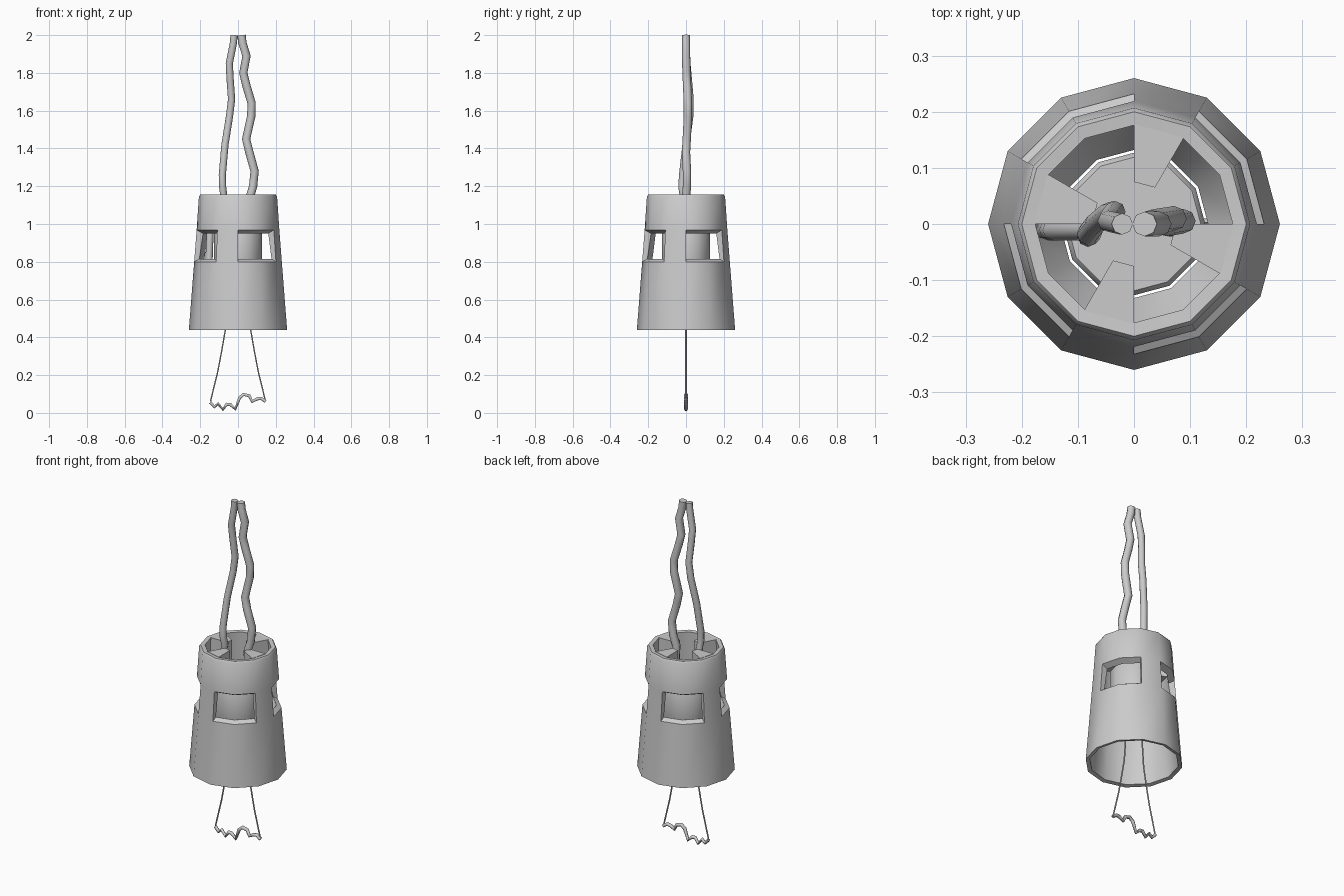
import bpy, bmesh, math

if "Cube" in bpy.data.objects:
    bpy.data.objects.remove(bpy.data.objects["Cube"])

N = 12
grey = bpy.data.materials.new("grey")
grey.diffuse_color = (0.6, 0.6, 0.6, 1)
grey.use_nodes = True
grey.node_tree.nodes["Principled BSDF"].inputs["Base Color"].default_value = grey.diffuse_color


def activate(ob):
    bpy.ops.object.select_all(action='DESELECT')
    ob.select_set(True)
    bpy.context.view_layer.objects.active = ob


def finish(name, bm, angle=38):
    bmesh.ops.remove_doubles(bm, verts=bm.verts, dist=1e-5)
    bmesh.ops.recalc_face_normals(bm, faces=bm.faces)
    me = bpy.data.meshes.new(name)
    bm.to_mesh(me)
    bm.free()
    ob = bpy.data.objects.new(name, me)
    bpy.context.collection.objects.link(ob)
    me.materials.append(grey)
    activate(ob)
    bpy.ops.object.shade_smooth_by_angle(angle=math.radians(angle))


def ring(bm, r, z):
    return [bm.verts.new((r * math.cos(i * math.tau / N), r * math.sin(i * math.tau / N), z))
            for i in range(N)]


def band(bm, a, b, skip=()):
    for i in range(N):
        if i not in skip:
            j = (i + 1) % N
            bm.faces.new((a[i], a[j], b[j], b[i]))


def lathe(name, prof, closed=False, cap=False):
    bm = bmesh.new()
    rings = [ring(bm, r, z) for r, z in prof]
    for a, b in zip(rings, rings[1:]):
        band(bm, a, b)
    if closed:
        band(bm, rings[-1], rings[0])
    if cap:
        bm.faces.new(rings[0])
        bm.faces.new(rings[-1])
    finish(name, bm)


# Tapered shell with four windows, each two sectors wide
windows = [i for i in range(N) if i % 3 != 2]
solid = [i for i in range(N) if i % 3 == 2]
bm = bmesh.new()
out = [ring(bm, r, z) for r, z in ((.26, .44), (.232, .80), (.219, .968), (.207, 1.145))]
inn = [ring(bm, r, z) for r, z in ((.238, .445), (.205, .815), (.185, .95), (.176, 1.153))]
lip = ring(bm, .2, 1.155)
for wall in (out, inn):
    band(bm, wall[0], wall[1])
    band(bm, wall[1], wall[2], windows)
    band(bm, wall[2], wall[3])
band(bm, out[0], inn[0])
band(bm, out[3], lip)
band(bm, lip, inn[3])
for k in (1, 2):                       # sills and lintels
    band(bm, out[k], inn[k], solid)
for i in solid:                        # window jambs
    for v in (i, (i + 1) % N):
        bm.faces.new((out[1][v], out[2][v], inn[2][v], inn[1][v]))
finish("socket_shell", bm, 35)

# Funnel below the windows
lathe("inner_funnel", [(.206, .815), (.132, .68), (.137, .672), (.211, .80)], closed=True)

# Central core
lathe("core", [(.12, .68), (.127, .69), (.127, .99), (.119, 1.0)], cap=True)

# Four wedge-shaped spokes joining the top rim to the core
bm = bmesh.new()
for k in range(4):
    a0 = math.radians(60 + 90 * k)
    a1 = a0 + math.radians(30)
    t, b = [[bm.verts.new((r * math.cos(a), r * math.sin(a), z)) for r, a in
             ((.178, a0), (.178, a1), (.075, a1), (.075, a0))] for z in (1.155, .99)]
    bm.faces.new(t)
    bm.faces.new(b[::-1])
    for i in range(4):
        j = (i + 1) % 4
        bm.faces.new((t[i], b[i], b[j], t[j]))
finish("spokes", bm)


def tube(name, pts, r, res=1):
    cu = bpy.data.curves.new(name, 'CURVE')
    cu.dimensions = '3D'
    cu.bevel_depth = r
    cu.bevel_resolution = res
    cu.use_fill_caps = True
    sp = cu.splines.new('POLY')
    sp.points.add(len(pts) - 1)
    for p, c in zip(sp.points, pts):
        p.co = (*c, 1)
    ob = bpy.data.objects.new(name, cu)
    bpy.context.collection.objects.link(ob)
    cu.materials.append(grey)
    activate(ob)
    bpy.ops.object.convert(target='MESH')
    bpy.ops.object.shade_smooth_by_angle(angle=math.radians(70))


# Two supply cables
tube("left_cable", [(-.021, 0, 2), (-.024, 0, 1.96), (-.046, .005, 1.85), (-.042, .012, 1.77),
                    (-.034, .022, 1.66), (-.045, .02, 1.57), (-.069, 0, 1.42), (-.083, -.018, 1.26),
                    (-.082, -.022, 1.2), (-.075, -.015, 1.15), (-.09, -.01, 1.08),
                    (-.145, -.01, 1.0), (-.15, -.01, .9), (-.155, -.01, .76)], .019, 2)
tube("right_cable", [(.019, 0, 2), (.023, 0, 1.96), (.045, 0, 1.89), (.028, .003, 1.8),
                     (.045, .006, 1.73), (.072, .01, 1.64), (.07, .01, 1.57), (.043, .004, 1.45),
                     (.06, 0, 1.38), (.088, .005, 1.28), (.08, .005, 1.2), (.062, 0, 1.14),
                     (.07, 0, .99)], .022, 2)

# Support wires, mirrored
for side, name in ((-1, "left_support_wire"), (1, "right_support_wire")):
    tube(name, [(side * x, 0, z) for x, z in
                ((.05, .685), (.067, .44), (.086, .33), (.107, .22), (.146, .06))], .004)

# Crinkled filament
zig = [(-.147, .056), (-.125, .032), (-.105, .048), (-.08, .018), (-.06, .046), (-.04, .044),
       (-.014, .02), (.008, .08), (.03, .098), (.06, .09), (.075, .06), (.1, .074),
       (.122, .077), (.146, .06)]
tube("filament", [(x, 0, z) for x, z in zig], .01)
